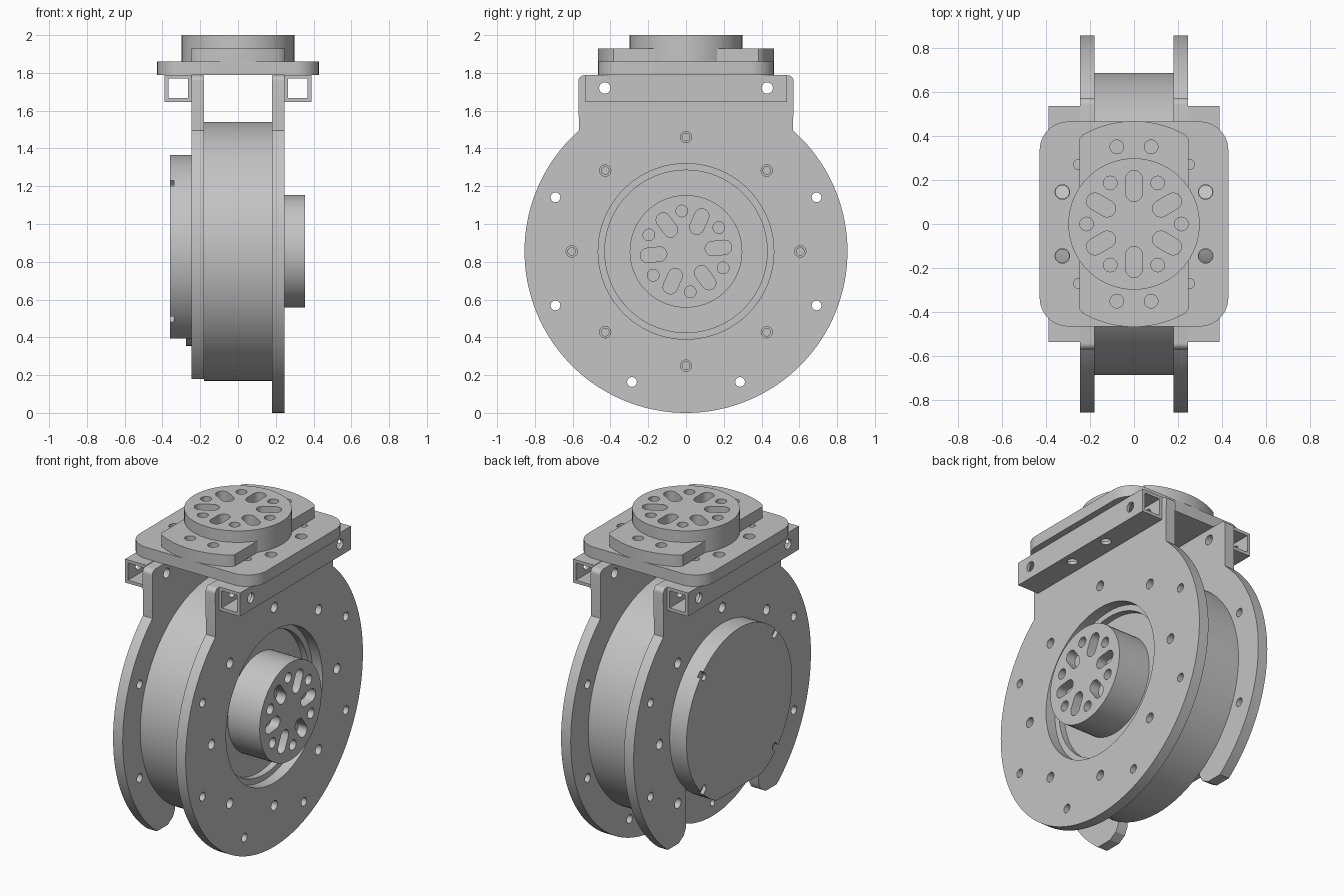
import bpy, bmesh
from math import sin, cos, pi, radians, asin

cube = bpy.data.objects.get("Cube")
if cube:
    bpy.data.objects.remove(cube)

grey = bpy.data.materials.new("plain grey")
grey.use_nodes = True
grey.diffuse_color = (0.55, 0.55, 0.55, 1)
grey.node_tree.nodes["Principled BSDF"].inputs["Base Color"].default_value = (0.55, 0.55, 0.55, 1)

CZ = 0.855  # height of the drum axis


# ---- profiles (2D point lists) ----
def arc(cx, cy, r, a0, a1, n):
    return [(cx + r * cos(a0 + (a1 - a0) * i / n), cy + r * sin(a0 + (a1 - a0) * i / n))
            for i in range(n + 1)]


def circle(cx, cy, r, n=24):
    return arc(cx, cy, r, 0, 2 * pi, n)[:-1]


def rect(x0, y0, x1, y1, r=0):
    if not r:
        return [(x0, y0), (x1, y0), (x1, y1), (x0, y1)]
    corners = [(x1 - r, y1 - r), (x0 + r, y1 - r), (x0 + r, y0 + r), (x1 - r, y0 + r)]
    return [p for k, c in enumerate(corners) for p in arc(*c, r, k * pi / 2, (k + 1) * pi / 2, 10)]


def slot(cx, cy, r0, r1, w, a):
    outer = arc(cx + r1 * cos(a), cy + r1 * sin(a), w, a - pi / 2, a + pi / 2, 10)
    inner = arc(cx + r0 * cos(a), cy + r0 * sin(a), w, a + pi / 2, a + 3 * pi / 2, 10)
    return outer + inner


# ---- solids ----
def add_prism(bm, pts, axis, lo, hi):
    def place(p, d):
        return {"x": (d, p[0], p[1]), "y": (p[0], d, p[1]), "z": (p[0], p[1], d)}[axis]
    a = [bm.verts.new(place(p, lo)) for p in pts]
    b = [bm.verts.new(place(p, hi)) for p in pts]
    n = len(pts)
    bm.faces.new(a)
    bm.faces.new(b)
    for i in range(n):
        bm.faces.new((a[i], a[(i + 1) % n], b[(i + 1) % n], b[i]))


def solid(name, *prisms):
    bm = bmesh.new()
    for p in prisms:
        add_prism(bm, *p)
    bmesh.ops.recalc_face_normals(bm, faces=bm.faces)
    me = bpy.data.meshes.new(name)
    bm.to_mesh(me)
    bm.free()
    ob = bpy.data.objects.new(name, me)
    bpy.context.collection.objects.link(ob)
    return ob


def cut(ob, *prisms):
    cutter = solid("cutter", *prisms)
    cutter.hide_render = True
    mod = ob.modifiers.new("cut", "BOOLEAN")
    mod.operation, mod.solver, mod.object = "DIFFERENCE", "EXACT", cutter
    bpy.context.view_layer.update()
    result = bpy.data.meshes.new_from_object(ob.evaluated_get(bpy.context.evaluated_depsgraph_get()))
    ob.modifiers.clear()
    ob.data = result
    bpy.data.objects.remove(cutter)


def ring(r, angles, size, lo, hi):
    return [(circle(r * cos(a), CZ + r * sin(a), size, 16), "x", lo, hi) for a in angles]


eighths = [k * pi / 4 for k in range(8)]
rim_angles = [radians(a) for a in (22.5, 157.5, 202.5, 247.5, 292.5, 337.5)]
bolt_holes = [(circle(y, 1.72, 0.03, 20), "x", -0.6, 0.6) for y in (-0.43, 0.43)]


def hub_cuts(cx, cy, axis, lo, hi, turn):
    cuts = []
    for k in range(6):
        a = turn + k * pi / 3
        cuts.append((slot(cx, cy, 0.14, 0.205, 0.038, a), axis, lo, hi))
        a += pi / 6
        cuts.append((circle(cx + 0.215 * cos(a), cy + 0.215 * sin(a), 0.031), axis, lo, hi))
    return cuts


# ---- side plates: disc with a square tab on top ----
R, TAB, TOP = 0.855, 0.57, 1.787
start = pi - asin((1.495 - CZ) / R)
outline = arc(0, CZ, R, start, 3 * pi - start, 110)
outline += arc(TAB - 0.03, TOP - 0.03, 0.03, 0, pi / 2, 6)
outline += arc(-TAB + 0.03, TOP - 0.03, 0.03, pi / 2, pi, 6)

right_plate = solid("output_side_plate", (outline, "x", 0.18, 0.245))
cut(right_plate, (circle(0, CZ, 0.465, 80), "x", 0.1, 0.3), *bolt_holes,
    *ring(0.605, eighths, 0.03, 0.1, 0.3), *ring(0.748, rim_angles, 0.026, 0.1, 0.3))

left_plate = solid("cap_side_plate", (outline, "x", -0.245, -0.18))
cut(left_plate, *bolt_holes, *ring(0.605, [a for a in eighths if abs(a - 1.5 * pi) > 0.1], 0.03, -0.3, -0.1),
    *ring(0.748, [a for a in rim_angles if sin(a) > -0.8], 0.026, -0.3, -0.1))
cut(left_plate, (circle(0, CZ, 0.5, 80), "x", -0.3, -0.1))
# open mouth at the bottom, leaving two lobes
mouth = [(0.35, 0.6), (0.35, 0.25), (0.37, 0.21), (0.42, 0.18), (0.65, 0.18), (0.65, -0.1)]
cut(left_plate, (mouth + [(-y, z) for y, z in reversed(mouth)], "x", -0.3, -0.1))

# ---- drum body between the plates ----
drum = solid("drum_body", (circle(0, CZ, 0.685, 112), "x", -0.18, 0.18))
cut(drum, (circle(0, CZ, 0.43, 80), "x", 0.14, 0.3),
    *ring(0.605, eighths, 0.02, 0.14, 0.3), *ring(0.605, eighths, 0.02, -0.3, -0.14))

# ---- output hub ----
hub = solid("output_hub", (circle(0, CZ, 0.298, 72), "x", 0.12, 0.355))
cut(hub, *hub_cuts(0, CZ, "x", 0.295, 0.4, radians(6)))

# ---- rear cap with a flat chord and four clip notches ----
flange = solid("cap_flange", (circle(0, CZ, 0.5, 96), "x", -0.275, -0.17))
cap = solid("rear_cap", (circle(0, CZ, 0.51, 96), "x", -0.36, -0.247))
cut(cap, (rect(-0.6, 0.2, 0.6, 0.395), "x", -0.5, -0.2))
cut(cap, *[(slot(0, CZ, 0.48, 0.56, 0.02, pi / 4 + k * pi / 2), "x", -0.4, -0.338) for k in range(4)])

# ---- square tubes carrying the top plate ----
mount_spots = [(x, y) for x in (-0.325, 0.325) for y in (-0.145, 0.145)]
tubes = []
for name, x0, x1 in (("left_tube", 0.245, 0.388), ("right_tube", -0.388, -0.245)):
    tube = solid(name, (rect(x0, 1.647, x1, 1.79), "y", -0.535, 0.535))
    cut(tube, (rect(x0 + 0.019, 1.666, x1 - 0.019, 1.771), "y", -0.7, 0.7))
    cut(tube, *bolt_holes)
    cut(tube, *[(circle(x, y, 0.03), "z", 1.5, 1.9) for x, y in mount_spots])
    tubes.append(tube)

# ---- top plate ----
top_plate = solid("top_plate", (rect(-0.428, -0.465, 0.428, 0.465, 0.13), "z", 1.79, 1.86))
cut(top_plate, *[(circle(x, y, 0.033), "z", 1.7, 1.95) for x, y in mount_spots],
    *[(circle(x, y, 0.022, 16), "z", 1.7, 1.95) for x in (-0.253, 0.253) for y in (-0.27, 0.27)])

# ---- top actuator: round-ended block and turntable ----
half = asin(0.235 / 0.47)
end = arc(0, 0, 0.467, pi / 2 - half, pi / 2 + half, 20)
shape = [(0.248, 0.385)] + end + [(-0.248, 0.385)]
block = solid("top_block", (shape + [(-x, -y) for x, y in shape], "z", 1.86, 1.93))
cut(block, *[(circle(x, y, 0.031), "z", 1.875, 2.1) for x in (-0.078, 0.078) for y in (-0.35, 0.35)])

turntable = solid("turntable", (circle(0, 0, 0.298, 72), "z", 1.86, 2.0))
cut(turntable, *hub_cuts(0, 0, "z", 1.935, 2.1, pi / 6))

# ---- shared finish ----
for ob in [right_plate, left_plate, drum, hub, flange, cap, *tubes, top_plate, block, turntable]:
    ob.data.materials.clear()
    ob.data.materials.append(grey)
    ob.data.shade_smooth()
    ob.data.set_sharp_from_angle(angle=radians(30))
